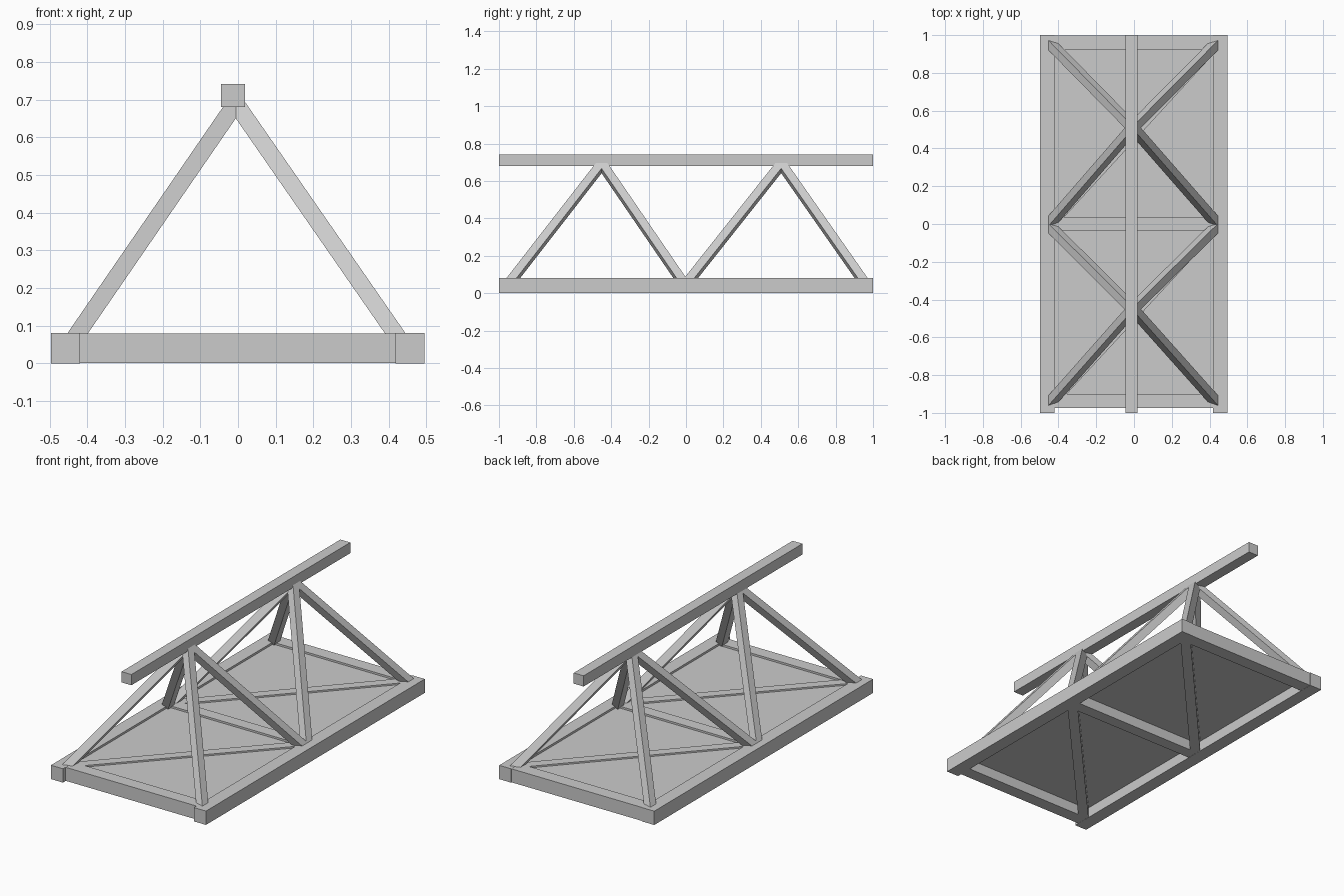
import bpy
from mathutils import Vector, Matrix

if "Cube" in bpy.data.objects:
    bpy.data.objects.remove(bpy.data.objects["Cube"])


def box(name, lo, hi):
    """Axis-aligned beam between two corners."""
    lo, hi = Vector(lo), Vector(hi)
    bpy.ops.mesh.primitive_cube_add(size=1, location=(lo + hi) / 2)
    ob = bpy.context.object
    ob.name = name
    ob.data.transform(Matrix.Diagonal((*(hi - lo), 1)))
    return ob


def strut(name, a, b, width, height, side):
    """Rectangular bar from a to b; its width runs perpendicular to 'side'."""
    a, b = Vector(a), Vector(b)
    d = (b - a).normalized()
    x = Vector(side).cross(d).normalized()
    y = d.cross(x)
    rot = Matrix((x, y, d)).transposed().to_4x4()
    bpy.ops.mesh.primitive_cube_add(size=1)
    ob = bpy.context.object
    ob.name = name
    ob.data.transform(Matrix.Diagonal((width, height, (b - a).length, 1)))
    ob.matrix_world = Matrix.Translation((a + b) / 2) @ rot
    return ob


# Long chords
box("bottom_chord_left", (-0.497, -1, 0), (-0.42, 1, 0.08))
box("bottom_chord_right", (0.418, -1, 0), (0.495, 1, 0.08))
box("top_chord", (-0.045, -1, 0.68), (0.018, 1, 0.742))

# Floor cross beams and deck panel
for name, y0, y1 in (("front", -0.975, -0.9), ("middle", -0.035, 0.035),
                     ("back", 0.92, 0.997)):
    box("cross_beam_" + name, (-0.43, y0, 0.001), (0.43, y1, 0.079))
box("deck_panel", (-0.43, -0.95, 0.06), (0.43, 0.96, 0.068))

# Floor diagonals, one per bay
for i, (y0, y1) in enumerate(((-0.95, 0.0), (0.0, 0.96))):
    strut(f"floor_diagonal_{i}", (-0.44, y0, 0.039), (0.44, y1, 0.039),
          0.055, 0.076, (0, 0, 1))

# Sloping web members, four to each apex
for i, (apex, feet) in enumerate(((-0.45, (-0.955, -0.005)),
                                  (0.51, (-0.005, 0.965)))):
    for sx, side in ((-1, "left"), (1, "right")):
        for foot, end in zip(feet, ("front", "back")):
            strut(f"web_{side}_{end}_{i}", (sx * 0.449 - 0.004, foot, 0.04),
                  (-0.006, apex, 0.69), 0.045, 0.045, (0, 1, 0))
